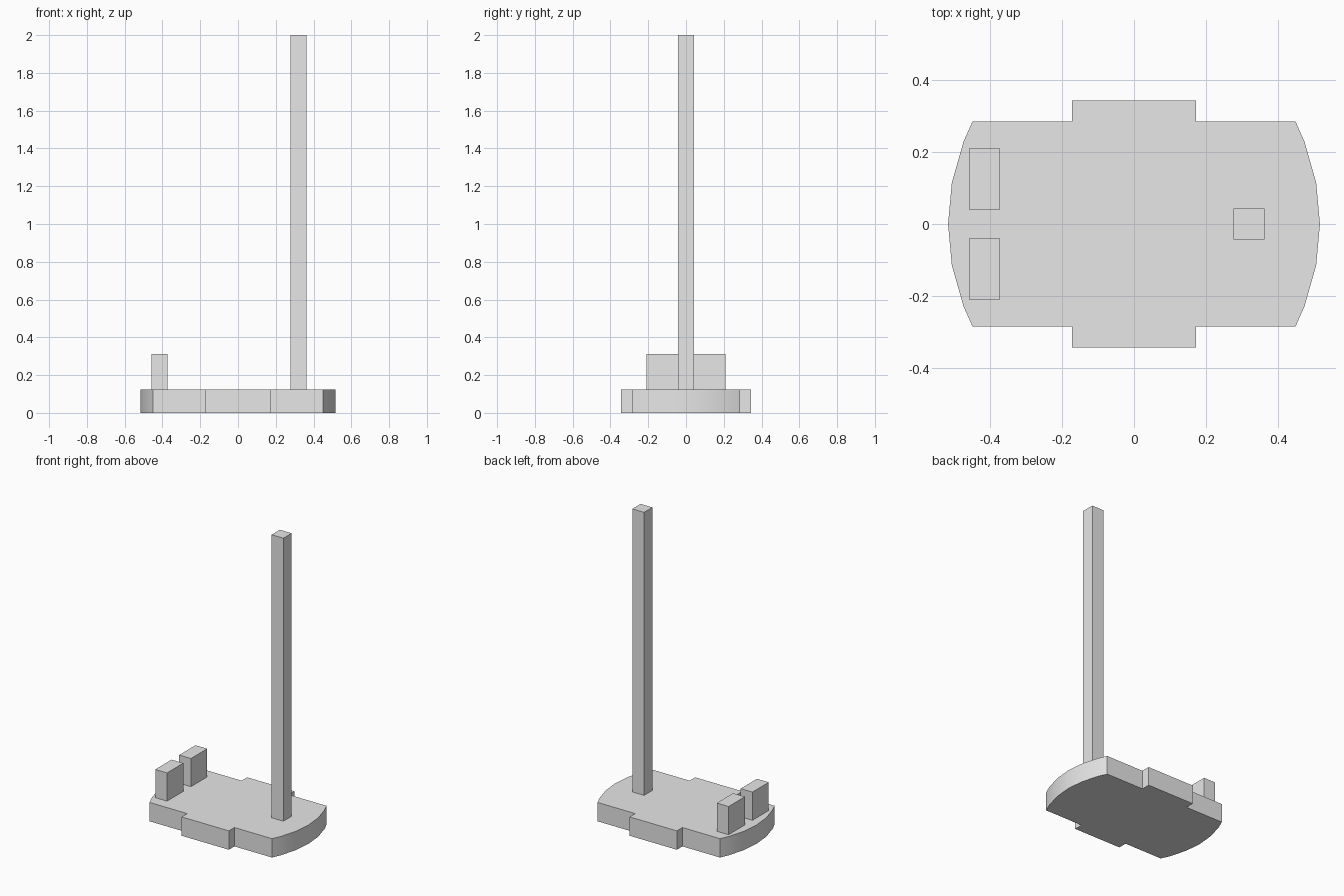
import bpy, bmesh, math

cube = bpy.data.objects.get("Cube")
if cube:
    bpy.data.objects.remove(cube, do_unlink=True)

grey = bpy.data.materials.new("plain grey")
grey.use_nodes = True
grey.diffuse_color = (0.8, 0.8, 0.8, 1)
grey.node_tree.nodes["Principled BSDF"].inputs["Base Color"].default_value = (0.8, 0.8, 0.8, 1)

BASE_TOP = 0.125


def prism(name, outline, bottom, top):
    """Extrude a counter-clockwise outline straight up."""
    bm = bmesh.new()
    face = bm.faces.new([bm.verts.new((x, y, bottom)) for x, y in outline])
    cap = bmesh.ops.extrude_face_region(bm, geom=[face], use_keep_orig=True)
    moved = [v for v in cap["geom"] if isinstance(v, bmesh.types.BMVert)]
    bmesh.ops.translate(bm, verts=moved, vec=(0, 0, top - bottom))
    bmesh.ops.recalc_face_normals(bm, faces=bm.faces)
    mesh = bpy.data.meshes.new(name)
    bm.to_mesh(mesh)
    bm.free()
    mesh.materials.append(grey)
    obj = bpy.data.objects.new(name, mesh)
    bpy.context.collection.objects.link(obj)
    return obj


def box(name, x0, x1, y0, y1, top):
    return prism(name, [(x0, y0), (x1, y0), (x1, y1), (x0, y1)], BASE_TOP, top)


# Base plate: bowed ends, with a shallow tab in the middle of each side
radius, centre, side, tab_x, tab_y = 0.631, -0.114, 0.285, 0.173, 0.343
bow = [(centre + math.sqrt(radius ** 2 - y * y), y)
       for y in (-side, -0.229, -0.115, 0, 0.115, 0.229, side)]
half = bow + [(tab_x, side), (tab_x, tab_y), (-tab_x, tab_y), (-tab_x, side)]
base = prism("base_plate", half + [(-x, -y) for x, y in half], 0, BASE_TOP)

# Bowed ends shade smoothly, all other edges stay sharp
bpy.ops.object.select_all(action="DESELECT")
base.select_set(True)
bpy.context.view_layer.objects.active = base
bpy.ops.object.shade_smooth_by_angle(angle=math.radians(15))

# Tall square post and the pair of short blocks at the other end
box("post", 0.277, 0.363, -0.043, 0.043, 2)
box("front_block", -0.459, -0.373, -0.21, -0.04, 0.312)
box("back_block", -0.459, -0.373, 0.04, 0.21, 0.312)
